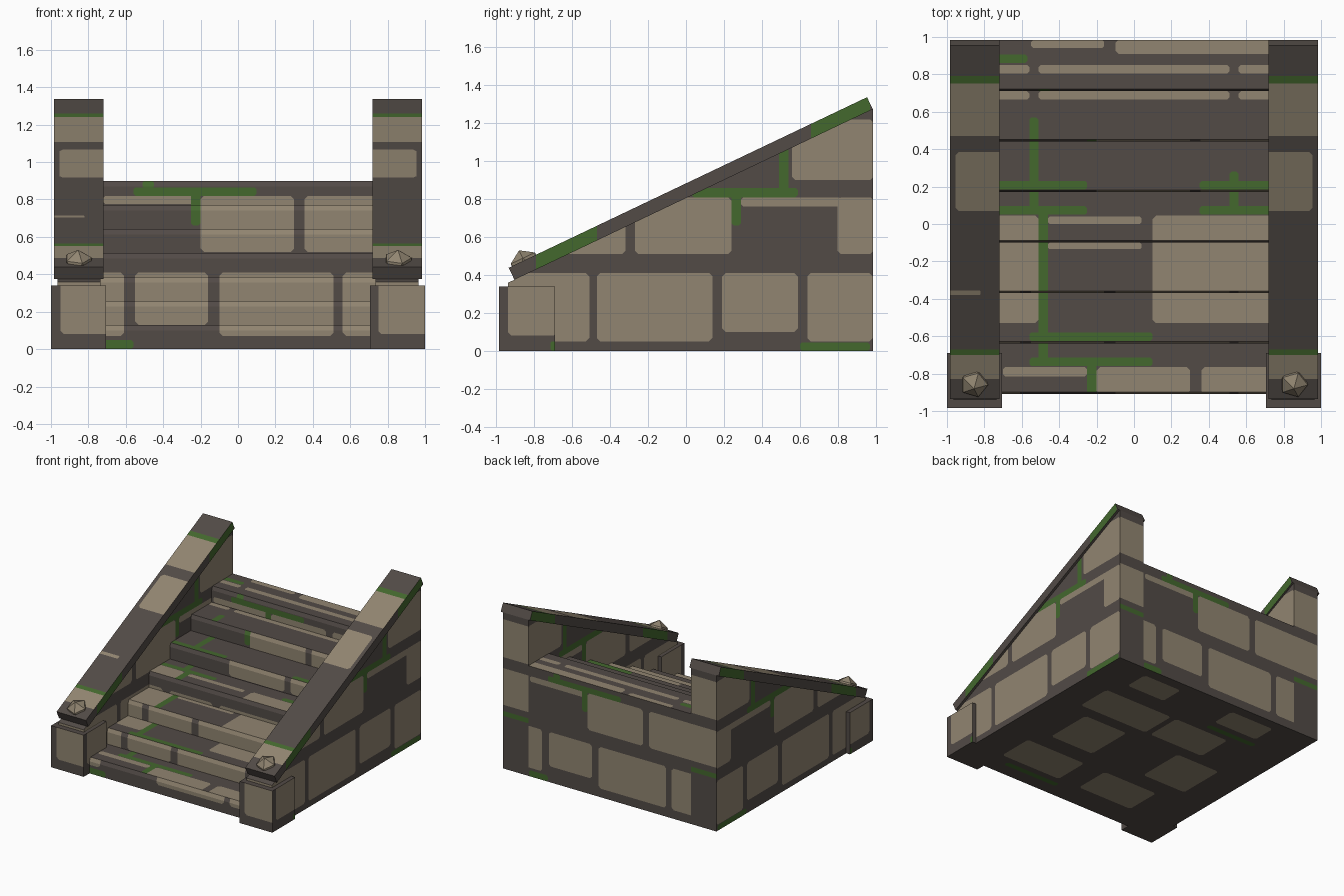
import bpy, bmesh
from mathutils import Vector

if "Cube" in bpy.data.objects:
    bpy.data.objects.remove(bpy.data.objects["Cube"], do_unlink=True)

MORTAR, STONE, MOSS = range(3)


def make_material(name, colour):
    mat = bpy.data.materials.new(name)
    mat.use_nodes = True
    mat.diffuse_color = (*colour, 1)
    mat.node_tree.nodes["Principled BSDF"].inputs["Base Color"].default_value = (*colour, 1)
    return mat


MATERIALS = [make_material("dark_mortar", (.085, .070, .062)),
             make_material("tan_stone", (.285, .235, .165)),
             make_material("green_moss", (.057, .138, .027))]

X, Y, Z = Vector((1, 0, 0)), Vector((0, 1, 0)), Vector((0, 0, 1))

# Each facing: test on the face normal, and the two axes its pattern is laid out on
FACINGS = {
    "side": (lambda n: abs(n.x) > .7, Y, Z),
    "front": (lambda n: n.y < -.7, X, Z),
    "back": (lambda n: n.y > .7, -X, Z),
    "top": (lambda n: n.z > .7, X, Y),
    "bottom": (lambda n: n.z < -.7, X, Y),
}


def patch(sheet, colour, u0, u1, v0, v1):
    sheet.append((colour, u0, u1, v0, v1))


def row(sheet, v0, v1, *ends):
    """A course of stones sharing one height; ends are pairs of start and stop."""
    for u0, u1 in zip(ends[::2], ends[1::2]):
        patch(sheet, STONE, u0, u1, v0, v1)


def inlay(bm, facing, rect):
    """Cut one patch with clipped corners into the faces of a facing and colour it."""
    test, u, v = FACINGS[facing]
    colour, u0, u1, v0, v1 = rect
    c = min(.018, (u1 - u0) / 4, (v1 - v0) / 4)
    planes = [(u, u1), (-u, -u0), (v, v1), (-v, -v0),
              (u + v, u1 + v1 - c), (u - v, u1 - v0 - c),
              (v - u, v1 - u0 - c), (-u - v, -u0 - v0 - c)]
    bm.normal_update()
    faces = [f for f in bm.faces if test(f.normal)]
    for axis, limit in planes[:4]:
        faces = [f for f in faces if min(p.co.dot(axis) for p in f.verts) < limit - .0005]
    for axis, limit in planes:
        if not faces:
            return
        geom = set(faces)
        for f in faces:
            geom.update(f.edges, f.verts)
        cut = bmesh.ops.bisect_plane(bm, geom=list(geom), dist=.0001,
                                     plane_co=axis * (limit / axis.length_squared), plane_no=axis)
        faces = [f for f in cut["geom"] if isinstance(f, bmesh.types.BMFace)
                 and f.calc_center_median().dot(axis) < limit]
    for f in faces:
        f.material_index = colour


def finish(name, bm, sheets):
    bmesh.ops.recalc_face_normals(bm, faces=bm.faces)
    for facing, sheet in sheets.items():
        for rect in sheet:
            inlay(bm, facing, rect)
    mesh = bpy.data.meshes.new(name)
    bm.to_mesh(mesh)
    bm.free()
    for mat in MATERIALS:
        mesh.materials.append(mat)
    obj = bpy.data.objects.new(name, mesh)
    bpy.context.collection.objects.link(obj)
    return obj


def prism(name, profile, x0, x1, sheets):
    """Extrude a side profile of (y, z) points across x."""
    bm = bmesh.new()
    face = bm.faces.new([bm.verts.new((x0, y, z)) for y, z in profile])
    moved = bmesh.ops.extrude_face_region(bm, geom=[face])["geom"]
    bmesh.ops.translate(bm, vec=X * (x1 - x0),
                        verts=[g for g in moved if isinstance(g, bmesh.types.BMVert)])
    return finish(name, bm, sheets)


# Stonework on the upright front and back of the stairs
front = []
row(front, .07, .41, -.79, -.61, -.10, .51, .56, .775)
row(front, .13, .41, -.55, -.16)
row(front, .52, .82, -.20, .30, .355, .75)
row(front, .775, .82, -.72, -.20)
patch(front, MOSS, -.56, .10, .82, .865)
patch(front, MOSS, -.25, -.20, .66, .83)
patch(front, MOSS, -.51, -.45, .86, .90)
patch(front, MOSS, -.73, -.56, 0, .05)

# Stonework on the treads
treads = []
row(treads, -.53, .045, -.74, -.51, .10, .74)
row(treads, .0, .04, -.46, .04)
row(treads, -.135, -.10, -.46, .04)
row(treads, -.91, -.765, -.20, .30, .36, .74)
row(treads, -.815, -.765, -.70, -.25)
row(treads, .94, .985, -.55, -.16)
row(treads, .91, .985, -.10, .74)
for low in (.665, .805):
    row(treads, low, low + .045, -.74, -.56, -.51, .51, .56, .74)
for low in (.05, .185):
    patch(treads, MOSS, -.74, -.25, low, low + .045)
    patch(treads, MOSS, .35, .74, low, low + .045)
for low in (-.76, -.625):
    patch(treads, MOSS, -.56, .10, low, low + .045)
patch(treads, MOSS, -.56, -.51, .05, .57)
patch(treads, MOSS, -.51, -.46, -.76, .08)
patch(treads, MOSS, .51, .56, .05, .28)
patch(treads, MOSS, -.25, -.20, -.91, -.75)
patch(treads, MOSS, -.74, -.57, .86, .905)

# Stonework underneath
base = []
row(base, .25, .55, -.45, .05, .10, .73)
row(base, -.25, .15, -.70, -.30, .20, .60)
row(base, -.70, -.40, -.55, -.05, .15, .70)
row(base, .70, .90, -.60, -.20, .30, .65)
patch(base, MOSS, -.65, -.20, .60, .645)
patch(base, MOSS, .10, .60, -.80, -.755)

# Seven steps, each with a small chamfer on its front edge
STEPS, RISE, DEPTH, FRONT, BACK = 7, .1286, .27, -.91, .985
profile = [(BACK, 0), (FRONT, 0)]
for i in range(STEPS):
    y, z = FRONT + i * DEPTH, (i + 1) * RISE
    if i:
        profile.append((y, z - RISE))
    profile += [(y, z - .03), (y + .012, z)]
profile.append((BACK, STEPS * RISE))
prism("stairs", profile, -.735, .735,
      {"front": front, "back": front, "top": treads, "bottom": base})

# Stonework on the side walls
side = []
row(side, .05, .41, -.94, -.51, -.47, .14, .64, .985)
row(side, .10, .41, .19, .59)
row(side, .51, .81, -.70, -.32, -.27, .24, .80, .99)
row(side, .76, .81, .29, .82)
row(side, .90, 1.22, .56, .99)
patch(side, MOSS, .03, .59, .81, .86)
patch(side, MOSS, .24, .29, .66, .83)
patch(side, MOSS, .49, .54, .83, 1.07)
patch(side, MOSS, .60, .97, 0, .045)
wall_end = []
for s in (-1, 1):
    low, high = sorted((s * .72, s * .98))
    row(wall_end, .52, .82, low, high)
    row(wall_end, .91, 1.22, low, high)
    patch(wall_end, MOSS, low, high, .43, .47)
wall_nose = []
row(wall_nose, .30, .50, -1, -.7, .7, 1)

# Patterns on the sloping copings
coping_top, coping_side = [], []
row(coping_top, .47, .76, -1.1, 1.1)
row(coping_top, .07, .385, -.955, .955)
row(coping_top, -.83, -.69, -1.1, 1.1)
row(coping_top, -.38, -.355, -1.1, -.82)
patch(coping_top, MOSS, -1.1, 1.1, .75, .79)
patch(coping_top, MOSS, -1.1, 1.1, -.70, -.67)
patch(coping_side, MOSS, -.79, -.47, .2, 1.5)
patch(coping_side, MOSS, .66, .97, .2, 1.5)

# Patterns on the foot posts
post_front, post_side, post_top = [], [], []
row(post_front, .08, .36, -.95, -.69, .75, 1.02)
row(post_side, .08, .36, -.94, -.68)
row(post_top, -.94, -.68, -.96, -.73, .73, .96)
patch(post_side, MOSS, -.715, -.68, 0, .05)

SLOPE = .476
LOW_END, HIGH_END = Vector((-.905, .375)), Vector((.985, .375 + SLOPE * 1.89))
LIFT = Vector((-SLOPE, 1)).normalized() * .07

for s, label in ((1, "left"), (-1, "right")):
    # Side wall under the coping
    prism(label + "_wall", [(-.94, 0), (BACK, 0), HIGH_END, (-.94, .375 - SLOPE * .035)],
          s * .735, s * .965, {"side": side, "back": wall_end, "front": wall_nose})
    # Sloping coping slab
    prism(label + "_coping", [LOW_END, HIGH_END, HIGH_END + LIFT, LOW_END + LIFT],
          s * .72, s * .985, {"top": coping_top, "side": coping_side})
    # Square foot post
    prism(label + "_post", [(-.985, 0), (-.69, 0), (-.69, .34), (-.985, .34)],
          s * .705, s, {"front": post_front, "side": post_side, "top": post_top})
    # Faceted stud on the foot of the coping
    bm = bmesh.new()
    bmesh.ops.create_icosphere(bm, subdivisions=1, radius=.083)
    for f in bm.faces:
        f.material_index = STONE
    stud = finish(label + "_stud", bm, {})
    stud.location = (s * .855, -.845, .455)
    stud.rotation_euler.x = .44
